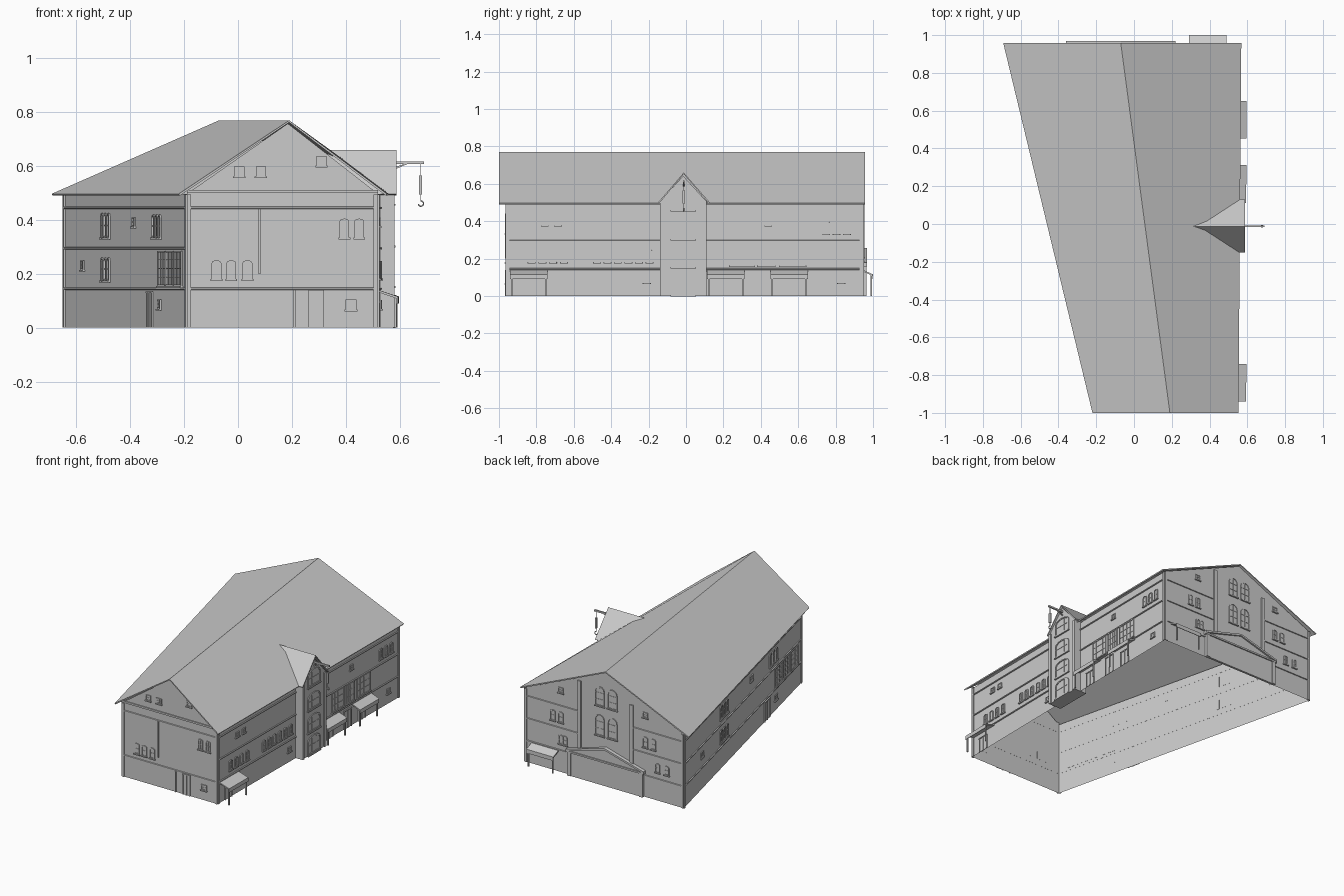
import bpy, bmesh, math
from mathutils import Vector as V

if "Cube" in bpy.data.objects:
    bpy.data.objects.remove(bpy.data.objects["Cube"])

parts = {}
def bm_for(name):
    return parts.setdefault(name, bmesh.new())

class Wall:
    """Vertical wall plane; positions along it are read on one world axis."""
    def __init__(self, a, b, axis):
        self.a, self.b, self.axis = V((*a, 0)), V((*b, 0)), axis
        self.u = (self.b - self.a).normalized()
        self.n = V((self.u.y, -self.u.x, 0))
        if self.n.dot(self.a) < 0:
            self.n.negate()
    def pt(self, s, off, d, z):
        t = (s - self.a[self.axis]) / (self.b[self.axis] - self.a[self.axis])
        return self.a.lerp(self.b, t) + self.u * off + self.n * d + V((0, 0, z))

FL, FR, BR, BL = (-.19, -.96), (.52, -.96), (.54, .945), (-.645, .945)
front, right = Wall(FL, FR, 0), Wall(FR, BR, 1)
back, left = Wall(BL, BR, 0), Wall(BL, FL, 0)
tower = Wall((.575, -.14), (.575, .11), 1)

def prism(name, A, B):
    bm = bm_for(name)
    a, b = [bm.verts.new(p) for p in A], [bm.verts.new(p) for p in B]
    bm.faces.new(a); bm.faces.new(b[::-1])
    for i in range(len(a)):
        j = (i + 1) % len(a)
        bm.faces.new((a[i], b[i], b[j], a[j]))

def slab(name, w, s, pts, d0, d1):
    prism(name, [w.pt(s, o, d0, z) for o, z in pts], [w.pt(s, o, d1, z) for o, z in pts])

def box(name, w, s, o0, o1, z0, z1, d0, d1):
    slab(name, w, s, [(o0, z0), (o1, z0), (o1, z1), (o0, z1)], d0, d1)

def outline(wd, z0, z1, rise):
    pts = [(-wd/2, z0), (wd/2, z0)]
    if not rise:
        return pts + [(wd/2, z1), (-wd/2, z1)]
    return pts + [(wd/2*math.cos(math.pi*i/6), z1-rise+rise*math.sin(math.pi*i/6)) for i in range(7)]

def window(w, s, wd, z0, z1, rise=0, off=0, cols=2, rows=2, f=.005, sill=True):
    out = [(x+off, z) for x, z in outline(wd, z0, z1, rise)]
    inn = [(x+off, z) for x, z in outline(wd-2*f, z0+f, z1-f, max(rise-f/2, 0))]
    slab("window_panes", w, s, inn, -.001, .0015)
    bm, n = bm_for("window_frames"), len(out)
    for i in range(n):
        j = (i+1) % n
        loops = [(out, 0), (out, .006), (inn, .006), (inn, 0)]
        for (p, d), (q, e) in zip(loops, loops[1:]):
            bm.faces.new([bm.verts.new(w.pt(s, *k)) for k in (
                (p[i][0], d, p[i][1]), (p[j][0], d, p[j][1]),
                (q[j][0], e, q[j][1]), (q[i][0], e, q[i][1]))])
    for c in range(1, cols):
        x = off - wd/2 + wd*c/cols
        box("window_bars", w, s, x-.0015, x+.0015, z0+f, z1-f-rise*.2, 0, .004)
    for r in range(1, rows):
        z = z0 + (z1-z0)*r/rows
        box("window_bars", w, s, off-wd/2+f, off+wd/2-f, z-.0015, z+.0015, 0, .004)
    if sill:
        box("window_sills", w, s, off-wd/2-.004, off+wd/2+.004, z0-.007, z0, 0, .01)

def row(w, ss, *a, **k):
    for s in ss:
        window(w, s, *a, **k)

def triple(w, s, z0, z1):
    for o in (-.05, 0, .05):
        window(w, s, .036, z0, z1, .012, off=o)

def door(w, s, wd, h):
    box("doors", w, s, -wd/2, wd/2, 0, h, 0, .003)
    for o in (-wd/2, 0, wd/2):
        box("door_frames", w, s, o-.003, o+.003, 0, h, 0, .007)
    box("door_frames", w, s, -wd/2-.004, wd/2+.004, h-.006, h, 0, .008)

def awning(w, s, wd, dep):
    prof = [(0, .14), (dep, .116), (dep, .09), (dep-.004, .09), (dep-.004, .108), (0, .132)]
    prism("awnings", *[[w.pt(s, o, d, z) for d, z in prof] for o in (-wd/2, wd/2)])
    for o in (-wd/2+.01, wd/2-.01):
        box("awning_posts", w, s, o-.004, o+.004, 0, .113, dep-.013, dep-.005)

# Wall shell with two gables, open underneath
bm = bm_for("walls")
low = [bm.verts.new((*p, 0)) for p in (FL, FR, BR, BL)]
top = [bm.verts.new((*p, .497)) for p in (FL, FR, BR, BL)]
apex = [bm.verts.new((.185, -.96, .758)), bm.verts.new((-.068, .945, .758))]
for i in range(4):
    j = (i+1) % 4
    mid = [apex[i//2]] if i % 2 == 0 else []
    bm.faces.new([low[i], low[j], top[j]] + mid + [top[i]])

# Skewed main roof: two slopes with thickness
bm = bm_for("main_roof")
q = [bm.verts.new(p) for p in ((-.22, -1, .497), (.19, -1, .77), (.553, -1, .497),
                               (-.692, .957, .497), (-.07, .957, .77), (.568, .957, .497))]
bm.faces.new((q[0], q[1], q[4], q[3])); bm.faces.new((q[1], q[2], q[5], q[4]))

# Storey bands and corner pilasters
for w, s0, s1 in ((front, -.19, .52), (right, -.96, -.14), (right, .11, .945),
                  (left, -.645, -.19), (back, -.645, -.26), (back, .13, .54)):
    for z in (.145, .295, .445):
        if w is front and z == .295:
            continue
        prism("storey_bands", *[[w.pt(s, 0, d, y) for d, y in
              ((-.001, z-.005), (.006, z-.003), (.006, z+.003), (-.001, z+.005))] for s in (s0, s1)])
box("storey_bands", front, .165, -.355, .355, .5, .512, 0, .007)
for w, a, b in ((front, -.19, .52), (right, -.96, .945), (left, -.645, -.19), (back, -.645, .54)):
    sg = 1
    for s in (a, b):
        box("corner_pilasters", w, s, min(0, sg*.016), max(0, sg*.016), 0, .495, 0, .006)
        sg = -1
box("drainpipe", front, .08, -.003, .003, .2, .44, 0, .008)

# Front wall openings
row(front, (-.08, -.025, .035), .036, .18, .25, .01)
row(front, (.395, .45), .036, .335, .405, .01)
row(front, (.005, .085), .038, .562, .598)
row(front, (.31,), .038, .602, .638)
row(front, (.42,), .04, .068, .104)
door(front, .29, .05, .14)
box("door_frames", front, .21, -.004, .004, 0, .14, 0, .007)

# Right wall openings
row(right, (-.825, -.768, -.712, -.652, -.475, -.42, -.365, -.308, -.252, -.195), .034, .182, .248, .01)
row(right, (.75, .805, .86), .034, .332, .402, .01)
row(right, (-.755, -.685, .44), .034, .378, .41)
row(right, (-.21, .83), .036, .07, .102)
for s, wd in ((.30, .13), (.43, .09), (.57, .14)):
    window(right, s, wd, .162, .29, cols=4, rows=3)
door(right, .40, .07, .125)
door(right, -.85, .07, .1); door(right, .21, .07, .1); door(right, .55, .07, .1)

# Left wall openings
triple(left, -.49, .335, .425); triple(left, -.30, .335, .42); triple(left, -.49, .175, .26)
row(left, (-.385,), .045, .375, .41)
row(left, (-.575,), .045, .215, .25)
row(left, (-.29,), .045, .07, .105)
for o in (-.13, 0, .13):
    window(left, -.25, .12, .155, .285, off=o, cols=3, rows=4)
door(left, -.325, .08, .135)

# Back wall: central bay, portal with pediment, openings
for s in (-.26, .13):
    zt = .595 if s < 0 else .655
    box("bay_pilasters", back, s, -.012, .012, 0, zt, 0, .01)
for s in (-.115, -.02):
    window(back, s, .07, .325, .465, .035, cols=2, rows=3)
    window(back, s, .07, .525, .655, .035, cols=2, rows=3)
row(back, (-.42, -.36, .27, .33), .036, .335, .405, .01)
row(back, (-.36, .27), .038, .535, .57)
row(back, (.24, .27, -.45, -.52), .034, .19, .25, .01)
slab("portal", back, -.07, [(-.28, 0), (.28, 0), (.28, .165), (0, .245), (-.28, .165)], -.001, .014)
box("portal_trim", back, -.07, -.29, .29, .157, .168, .0, .022)
for a in (-1, 1):
    slab("portal_trim", back, -.07, [(a*.29, .165), (0, .245), (0, .258), (a*.29, .178)], 0, .024)
    box("portal_trim", back, -.07 + a*.268, -.012, .012, 0, .157, 0, .02)

# Awnings on posts
awning(right, -.84, .2, .073); awning(right, .213, .2, .062); awning(right, .552, .2, .06)
awning(back, .39, .2, .055)

# Hoist tower with its gabled roof
slab("hoist_tower", tower, -.015, [(-.125, 0), (.125, 0), (.125, .505), (0, .642), (-.125, .505)], -.09, 0)
for a in (-.125, .107):
    box("tower_pilasters", tower, -.015, a, a+.018, 0, .5, 0, .007)
for z0, z1 in ((.005, .125), (.155, .265), (.305, .412), (.46, .57)):
    window(tower, -.015, .13, z0, z1, .03, cols=3, rows=2, f=.008)
bm = bm_for("tower_roof")
r0, r1 = bm.verts.new((.588, -.012, .66)), bm.verts.new((.265, -.012, .66))
for y in (-.152, .13):
    bm.faces.new((r0, bm.verts.new((.588, y, .497)), bm.verts.new((.52, y, .497)), r1))

# Hoist beam, brace, rope, pulley block
box("hoist_beam", tower, -.012, -.005, .005, .607, .618, -.02, .115)
prism("hoist_brace", *[[V((x, y, z)) for x, z in ((.575, .585), (.575, .593), (.62, .609), (.628, .607))]
                       for y in (-.015, -.009)])
box("hoist_rope", tower, -.012, -.0015, .0015, .56, .608, .102, .105)
box("pulley_block", tower, -.012, -.006, .006, .495, .565, .098, .109)
box("hoist_rope", tower, -.012, -.0015, .0015, .47, .5, .102, .105)

# Turn every part into an object
for name, bm in parts.items():
    bmesh.ops.remove_doubles(bm, verts=bm.verts, dist=.00005)
    bmesh.ops.recalc_face_normals(bm, faces=bm.faces)
    if name.endswith("roof"):
        bm.normal_update()
        for f in bm.faces:
            if f.normal.z < 0:
                f.normal_flip()
    me = bpy.data.meshes.new(name)
    bm.to_mesh(me); bm.free()
    ob = bpy.data.objects.new(name, me)
    bpy.context.collection.objects.link(ob)
    if name.endswith("roof"):
        m = ob.modifiers.new("thickness", 'SOLIDIFY')
        m.thickness, m.offset = .008, -1

# Cargo hook
cu = bpy.data.curves.new("cargo_hook", 'CURVE')
cu.dimensions, cu.bevel_depth, cu.bevel_resolution = '3D', .003, 1
sp = cu.splines.new('POLY'); sp.points.add(8)
for i, p in enumerate(sp.points):
    t = math.radians(90 - 32*i)
    p.co = (.679 + .01*math.cos(t), -.012, .461 + .01*math.sin(t), 1)
bpy.context.collection.objects.link(bpy.data.objects.new("cargo_hook", cu))
